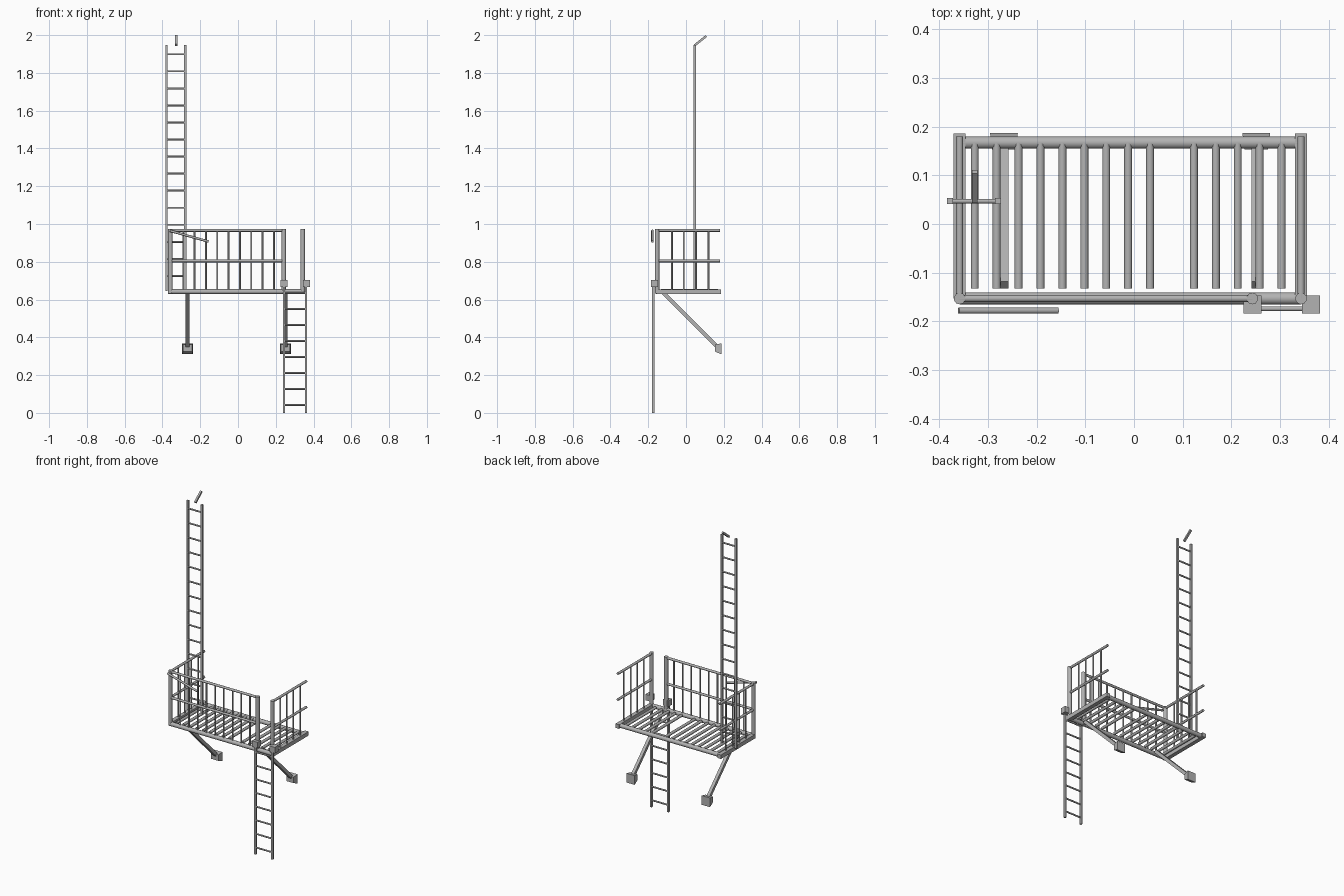
import bpy, bmesh, math
from mathutils import Vector, Matrix

if "Cube" in bpy.data.objects:
    bpy.data.objects.remove(bpy.data.objects["Cube"])

steel = bpy.data.materials.new("grey_steel")
steel.diffuse_color = (0.45, 0.45, 0.45, 1)
steel.use_nodes = True
steel.node_tree.nodes["Principled BSDF"].inputs["Base Color"].default_value = steel.diffuse_color


def finish(name, bm):
    me = bpy.data.meshes.new(name)
    bm.to_mesh(me)
    bm.free()
    me.materials.append(steel)
    for p in me.polygons:
        p.use_smooth = True
    me.set_sharp_from_angle(angle=math.radians(50))
    ob = bpy.data.objects.new(name, me)
    bpy.context.collection.objects.link(ob)
    return ob


def bar(bm, a, b, r, sides):
    # r is the distance from the axis to a corner (round) or to a flat side (square)
    a, b = Vector(a), Vector(b)
    d = b - a
    m = Matrix.Translation((a + b) / 2) @ d.to_track_quat('Z', 'Y').to_matrix().to_4x4()
    if sides == 4:
        m = m @ Matrix.Rotation(math.pi / 4, 4, 'Z')
        r *= math.sqrt(2)
    bmesh.ops.create_cone(bm, cap_ends=True, segments=sides, radius1=r, radius2=r,
                          depth=d.length, matrix=m)


def bars(name, segments, r, sides=10):
    bm = bmesh.new()
    for a, b in segments:
        bar(bm, a, b, r, sides)
    return finish(name, bm)


def block(name, centre, size):
    bm = bmesh.new()
    bmesh.ops.create_cube(bm, size=1, matrix=Matrix.Translation(centre) @ Matrix.Diagonal((*size, 1)))
    return finish(name, bm)


LEFT, RIGHT, FRONT, BACK = -0.358, 0.343, -0.153, 0.18
FLOOR, MID, TOP = 0.642, 0.805, 0.966
GATE = 0.243   # post beside the ladder opening

# Platform frame
bars("platform_side_beams", [((x, FRONT, FLOOR), (x, 0.186, FLOOR)) for x in (LEFT, RIGHT)],
     0.0125, sides=4)
bars("platform_long_beams", [((LEFT, y, FLOOR), (RIGHT, y, FLOOR)) for y in (FRONT, 0.167)], 0.013)

# Floor slats, with one left out
slat_x = [-0.327 + 0.045 * i for i in range(15) if i != 9]
bars("floor_slats", [((x, -0.132, 0.647), (x, 0.166, 0.647)) for x in slat_x], 0.0085)

# Railing posts
bars("railing_posts", [((x, FRONT, 0.632), (x, FRONT, 0.973)) for x in (LEFT, GATE, RIGHT)], 0.012)

# Horizontal rails
rails = []
for z in (MID, TOP):
    rails.append(((LEFT, FRONT, z), (GATE, FRONT, z)))
    for x in (LEFT, RIGHT):
        rails.append(((x, FRONT, z), (x, BACK, z)))
bars("handrails", rails, 0.0075)

# Thin uprights between the rails
uprights = [((-0.29 + 0.06 * i, FRONT, FLOOR), (-0.29 + 0.06 * i, FRONT, TOP)) for i in range(9)]
for x in (LEFT, RIGHT):
    uprights += [((x, y, FLOOR), (x, y, TOP)) for y in (-0.075, -0.012, 0.053, 0.12)]
bars("railing_uprights", uprights, 0.005)

# Sloping lever in front of the railing
bars("sloping_lever", [((-0.36, -0.178, 0.964), (-0.156, -0.178, 0.907))], 0.0065)


def ladder(name, x0, x1, y, z0, z1, first, step, count):
    bars(name + "_side_rails", [((x, y, z0), (x, y, z1)) for x in (x0, x1)], 0.006, sides=4)
    bars(name + "_rungs", [((x0, y, first + step * i), (x1, y, first + step * i))
                           for i in range(count)], 0.005)


# Upper ladder to the roof with its top hook
ladder("upper_ladder", -0.378, -0.279, 0.047, 0.645, 1.948, 0.725, 0.0903, 14)
bars("roof_hook", [((-0.327, 0.047, 1.947), (-0.327, 0.107, 1.995))], 0.006, sides=4)

# Lower drop ladder with its guide blocks
ladder("lower_ladder", 0.243, 0.36, -0.174, 0.0, 0.685, 0.042, 0.0847, 8)
for side, x in (("left", 0.2435), ("right", 0.3635)):
    block("ladder_guide_" + side, (x, -0.1655, 0.685), (0.037, 0.037, 0.037))

# Diagonal braces with tapered wall feet
for side, x in (("left", -0.267), ("right", 0.251)):
    bars("brace_" + side, [((x, -0.125, 0.64), (x, 0.168, 0.347))], 0.0098, sides=4)
    foot = block("wall_foot_" + side, (x, 0.17, 0.339), (0.057, 0.034, 0.057))
    for v in foot.data.vertices:
        if v.co.y < 0.17:
            v.co.x = x + (v.co.x - x) * 0.85
            v.co.z = 0.343 + (v.co.z - 0.339) * 0.65
